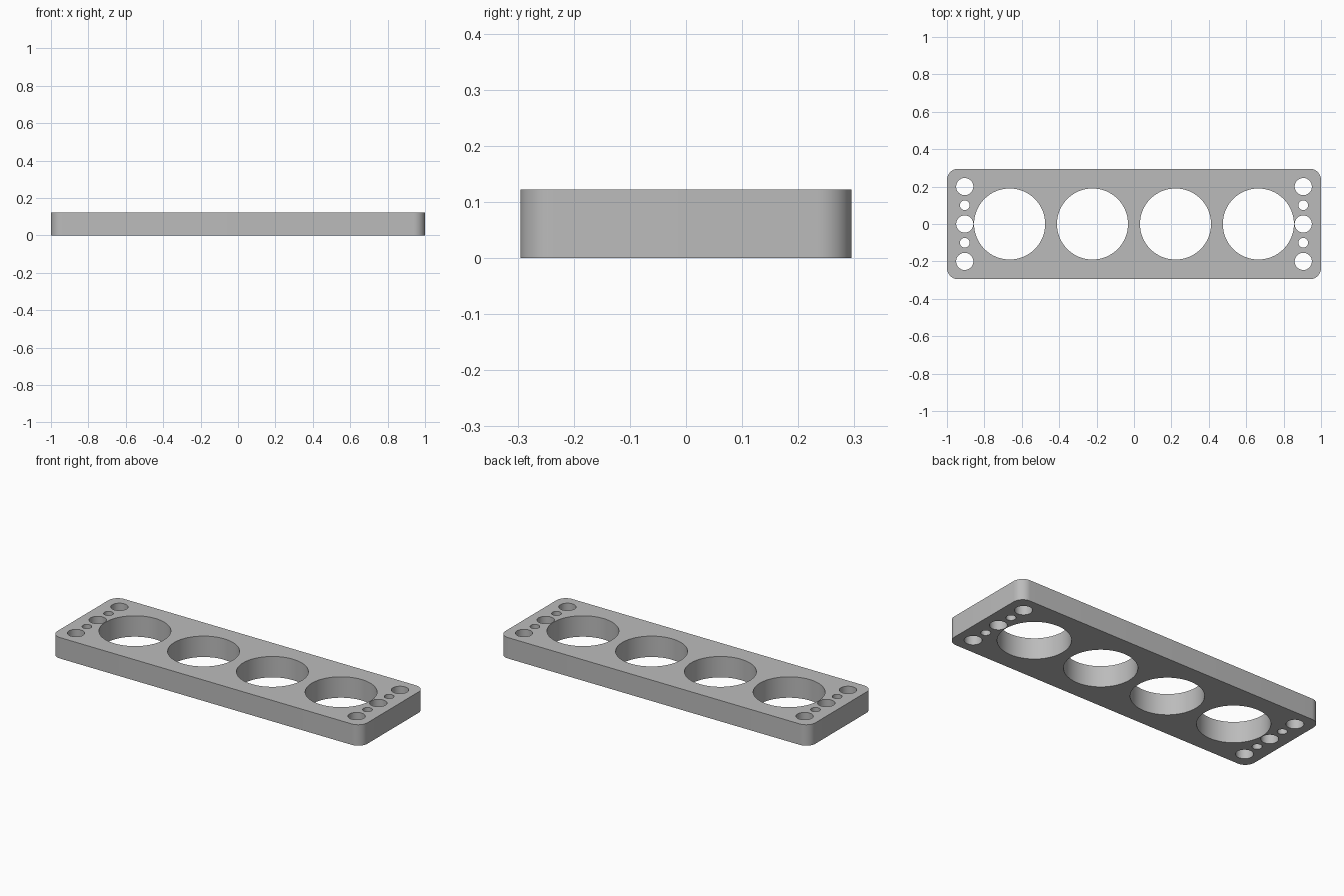
import bpy
import bmesh
from math import cos, sin, pi
from mathutils import Matrix

if "Cube" in bpy.data.objects:
    bpy.data.objects.remove(bpy.data.objects["Cube"], do_unlink=True)

HALF_X, HALF_Y, HEIGHT, CORNER = 1.0, 0.295, 0.122, 0.06

grey = bpy.data.materials.new("plain_grey")
grey.use_nodes = True
colour = (0.5, 0.5, 0.5, 1)
grey.diffuse_color = colour
grey.node_tree.nodes["Principled BSDF"].inputs["Base Color"].default_value = colour


def make_object(name, bm):
    bmesh.ops.recalc_face_normals(bm, faces=bm.faces)
    mesh = bpy.data.meshes.new(name)
    bm.to_mesh(mesh)
    bm.free()
    obj = bpy.data.objects.new(name, mesh)
    bpy.context.collection.objects.link(obj)
    mesh.materials.append(grey)
    return obj


# Plate: rounded rectangle outline, extruded upward
bm = bmesh.new()
outline = []
steps = 12
for quarter, (sx, sy) in enumerate([(1, 1), (-1, 1), (-1, -1), (1, -1)]):
    for i in range(steps + 1):
        a = (quarter + i / steps) * pi / 2
        outline.append(bm.verts.new((sx * (HALF_X - CORNER) + CORNER * cos(a),
                                     sy * (HALF_Y - CORNER) + CORNER * sin(a), 0)))
base = bm.faces.new(outline)
top = bmesh.ops.extrude_face_region(bm, geom=[base])["geom"]
bmesh.ops.translate(bm, vec=(0, 0, HEIGHT),
                    verts=[v for v in top if isinstance(v, bmesh.types.BMVert)])
plate = make_object("plate", bm)

# Hole cutters: four large bores and a column of five holes at each end
holes = [(x, 0, 0.19, 64) for x in (-0.665, -0.222, 0.222, 0.665)]
for x in (-0.905, 0.905):
    holes += [(x, y, 0.046, 32) for y in (-0.2, 0, 0.2)]
    holes += [(x, y, 0.026, 32) for y in (-0.1, 0.1)]

bm = bmesh.new()
for x, y, radius, sides in holes:
    bmesh.ops.create_cone(bm, cap_ends=True, segments=sides, radius1=radius,
                          radius2=radius, depth=HEIGHT * 2,
                          matrix=Matrix.Translation((x, y, HEIGHT / 2)))
cutter = make_object("hole_cutter", bm)
cutter.hide_render = True

# Cut the holes, then drop the cutter
cut = plate.modifiers.new("holes", "BOOLEAN")
cut.operation = "DIFFERENCE"
cut.solver = "EXACT"
cut.object = cutter
bpy.ops.object.select_all(action="DESELECT")
plate.select_set(True)
bpy.context.view_layer.objects.active = plate
bpy.ops.object.modifier_apply(modifier=cut.name)
bpy.data.objects.remove(cutter, do_unlink=True)

# Smooth rounded walls, crisp rims
bpy.ops.object.shade_smooth_by_angle(angle=pi / 6)
